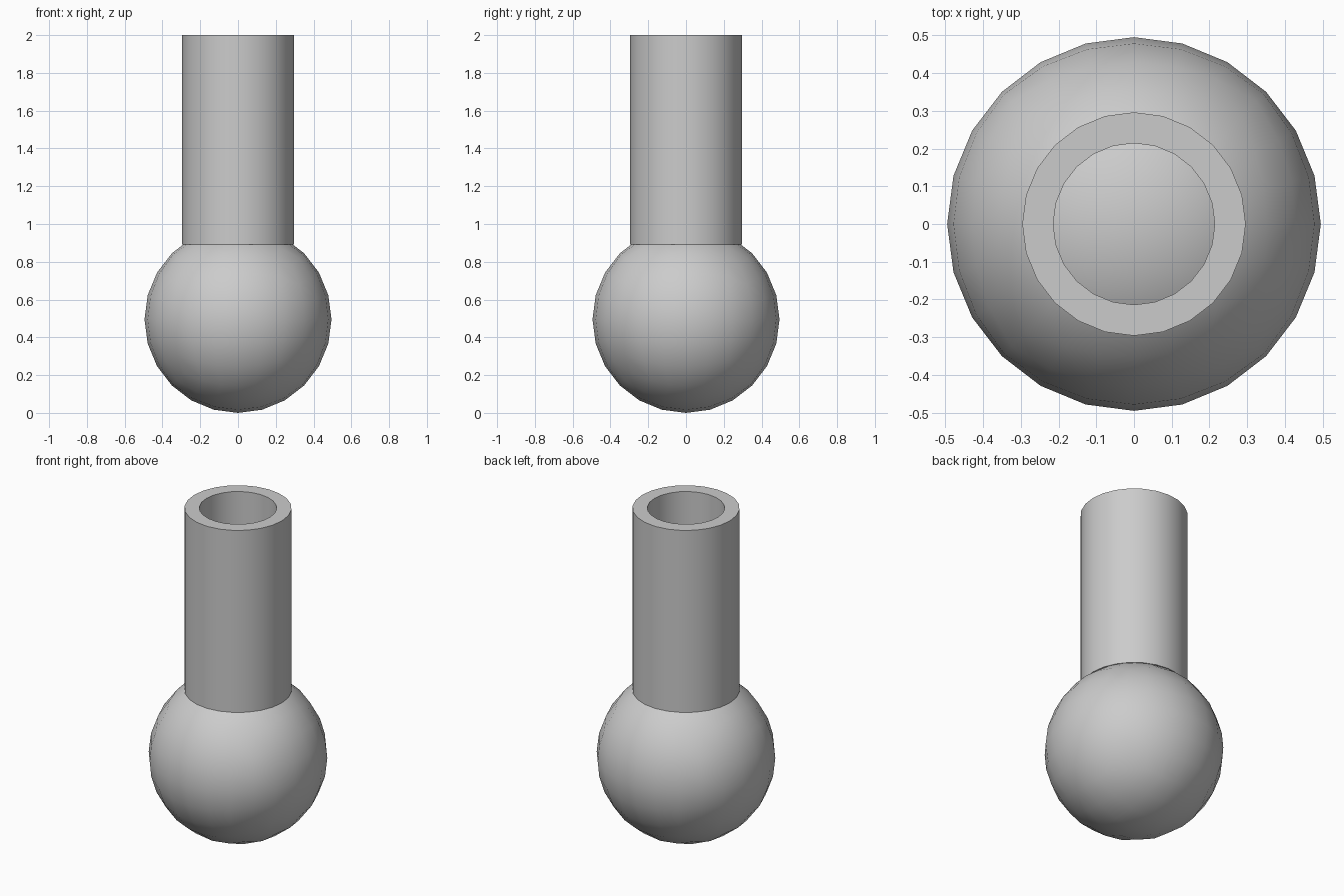
import bpy
import bmesh
import math
from mathutils import Vector

BALL_R = 0.495
OUTER_R, INNER_R = 0.296, 0.214
TUBE_BOTTOM, TUBE_TOP = 0.891, 2.0
SIDES = 24

default = bpy.data.objects.get("Cube")
if default:
    bpy.data.objects.remove(default, do_unlink=True)

grey = bpy.data.materials.new("light grey")
grey.use_nodes = True
colour = (0.6, 0.6, 0.6, 1.0)
grey.diffuse_color = colour
grey.node_tree.nodes["Principled BSDF"].inputs["Base Color"].default_value = colour


def add_object(name, bm):
    """Turn a bmesh into a smooth-shaded grey object with sharp rims kept."""
    bmesh.ops.recalc_face_normals(bm, faces=bm.faces)
    mesh = bpy.data.meshes.new(name)
    bm.to_mesh(mesh)
    bm.free()
    mesh.materials.append(grey)
    obj = bpy.data.objects.new(name, mesh)
    bpy.context.collection.objects.link(obj)
    bpy.ops.object.select_all(action='DESELECT')
    obj.select_set(True)
    bpy.context.view_layer.objects.active = obj
    bpy.ops.object.shade_smooth_by_angle(angle=math.radians(40))
    return obj


# Ball: a cube grid rounded out with even angular steps
bm = bmesh.new()
bmesh.ops.create_cube(bm, size=2)
bmesh.ops.subdivide_edges(bm, edges=bm.edges[:], cuts=SIDES // 4 - 1, use_grid_fill=True)
for v in bm.verts:
    direction = Vector([math.tan(c * math.pi / 4) for c in v.co])
    v.co = direction.normalized() * BALL_R
ball = add_object("ball", bm)
ball.location.z = BALL_R

# Tube: a closed rectangular profile spun around the vertical axis
bm = bmesh.new()
profile = [(OUTER_R, TUBE_BOTTOM), (OUTER_R, TUBE_TOP),
           (INNER_R, TUBE_TOP), (INNER_R, TUBE_BOTTOM)]
verts = [bm.verts.new((0, r, z)) for r, z in profile]
edges = [bm.edges.new((verts[i], verts[(i + 1) % 4])) for i in range(4)]
bmesh.ops.spin(bm, geom=verts + edges, axis=(0, 0, 1), cent=(0, 0, 0),
               angle=math.tau, steps=SIDES, use_merge=True)
bmesh.ops.remove_doubles(bm, verts=bm.verts[:], dist=0.0001)
add_object("tube", bm)
